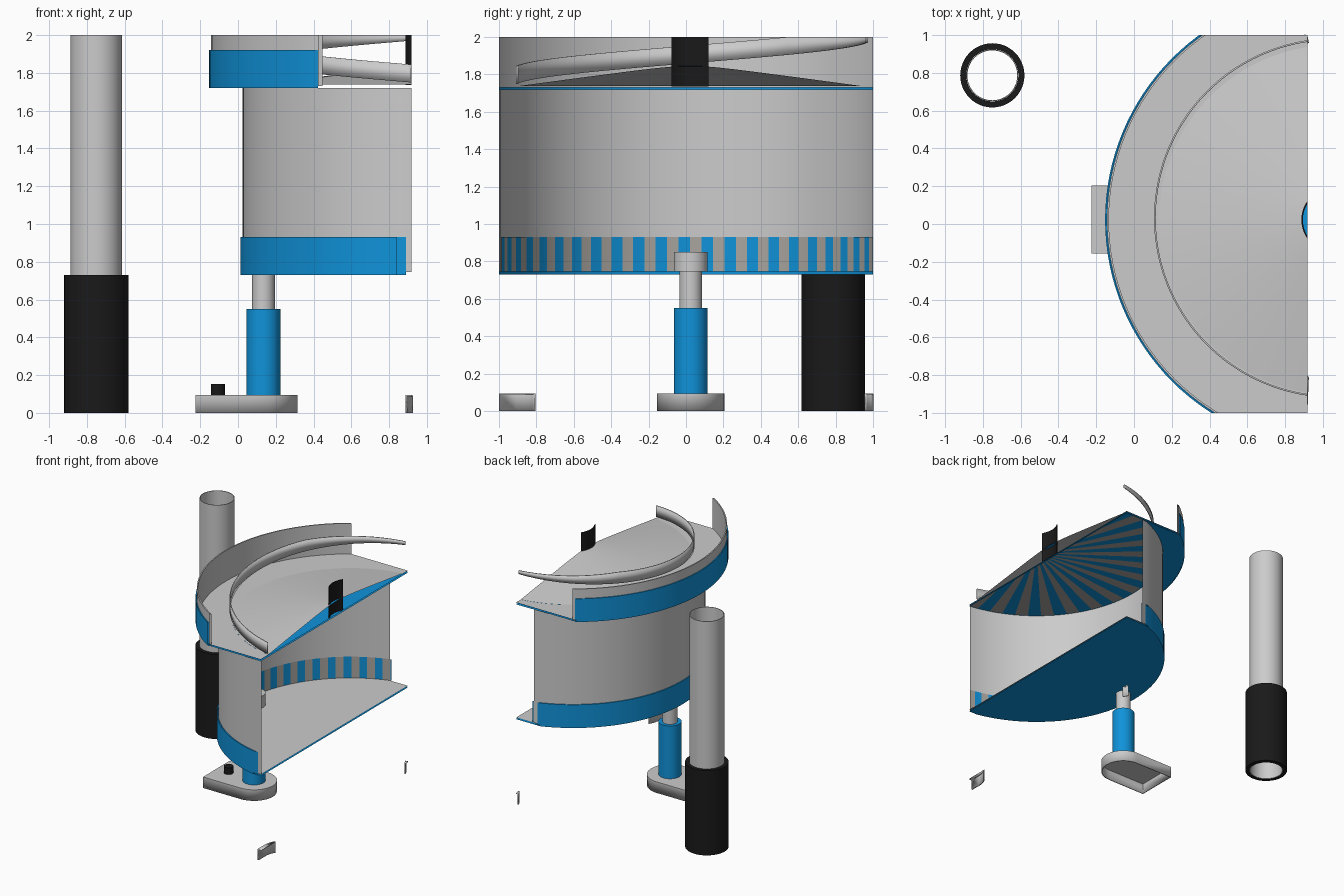
import bpy, bmesh
from math import sin, cos, pi, radians

if "Cube" in bpy.data.objects:
    bpy.data.objects.remove(bpy.data.objects["Cube"])

CX, CY = 1.057, 0.022          # tank axis (the model is a cropped section)
XMAX = 0.918                   # crop plane on the right


def material(name, rgb):
    m = bpy.data.materials.new(name)
    m.diffuse_color = (*rgb, 1)
    m.use_nodes = True
    m.node_tree.nodes["Principled BSDF"].inputs["Base Color"].default_value = m.diffuse_color
    return m


BLUE = material("blue", (0.005, 0.29, 0.70))
BLACK = material("black", (0.01, 0.01, 0.01))
GREY = material("grey", (0.40, 0.38, 0.35))


def finish(bm, name, mats=(), thick=0, smooth=True):
    """Crop to the model's box, then make the object."""
    for co, no in (((XMAX, 0, 0), (1, 0, 0)), ((0, 1, 0), (0, 1, 0)),
                   ((0, -1, 0), (0, -1, 0)), ((0, 0, 2), (0, 0, 1))):
        bmesh.ops.bisect_plane(bm, geom=bm.verts[:] + bm.edges[:] + bm.faces[:],
                               plane_co=co, plane_no=no, clear_outer=True)
    me = bpy.data.meshes.new(name)
    bm.to_mesh(me)
    bm.free()
    ob = bpy.data.objects.new(name, me)
    bpy.context.collection.objects.link(ob)
    for m in mats:
        me.materials.append(m)
    if thick:
        mod = ob.modifiers.new("thickness", 'SOLIDIFY')
        mod.thickness = thick
    if smooth:
        bpy.ops.object.select_all(action='DESELECT')
        ob.select_set(True)
        bpy.context.view_layer.objects.active = ob
        bpy.ops.object.shade_smooth_by_angle(angle=radians(30))
    return ob


def revolve(name, profile, centre=(CX, CY), mats=(), segs=128, closed=False, stripes=False):
    """Spin an (r, z) profile about a vertical axis."""
    bm = bmesh.new()
    rings = [[bm.verts.new((centre[0] + r * cos(2 * pi * i / segs),
                            centre[1] + r * sin(2 * pi * i / segs), z))
              for i in range(segs)] for r, z in profile]
    pairs = list(zip(rings, rings[1:]))
    if closed:
        pairs.append((rings[-1], rings[0]))
    for a, b in pairs:
        for i in range(segs):
            j = (i + 1) % segs
            f = bm.faces.new((a[i], a[j], b[j], b[i]))
            f.material_index = i % 2 if stripes else 0
    bmesh.ops.remove_doubles(bm, verts=bm.verts[:], dist=1e-5)
    bmesh.ops.recalc_face_normals(bm, faces=bm.faces[:])
    return finish(bm, name, mats)


def tube(name, r0, r1, z0, z1, **kw):
    return revolve(name, [(r0, z0), (r1, z0), (r1, z1), (r0, z1)], closed=True, **kw)


def rod(name, r, z0, z1, centre, **kw):
    return revolve(name, [(0, z0), (r, z0), (r, z1), (0, z1)], centre=centre, segs=48, **kw)


def foot(name, centre, out):
    """Hollow foot plate: round towards the tank, square on the outside."""
    r, length, h = 0.18, 0.36, 0.095
    pts = [(r * cos(a), r * sin(a)) for a in (-pi / 2 + pi * i / 24 for i in range(25))]
    pts += [(-length, r), (-length, -r)]
    t = out - pi
    bm = bmesh.new()
    low, top = [[bm.verts.new((centre[0] + x * cos(t) - y * sin(t),
                               centre[1] + x * sin(t) + y * cos(t), z)) for x, y in pts]
                for z in (0, h)]
    n = len(pts)
    for i in range(n):
        bm.faces.new((low[i], low[(i + 1) % n], top[(i + 1) % n], top[i]))
    bm.faces.new(top)
    finish(bm, name, thick=0.01)


# Standing pole with black sleeve
POLE = (-0.75, 0.787)
tube("pole", 0.132, 0.137, 0, 2, centre=POLE, segs=48)
tube("pole_sleeve", 0.138, 0.17, 0, 0.73, centre=POLE, segs=48, mats=[BLACK])

# Tank body with bottom plate and blue rim band
tube("tank_wall", 1.026, 1.0325, 0.745, 1.72)
tube("bottom_band", 1.036, 1.0445, 0.73, 0.93, mats=[BLUE])
revolve("bottom_plate_underside", [(0, 0.73), (1.0445, 0.73), (1.0445, 0.738), (0, 0.738)],
        mats=[BLUE])
revolve("bottom_plate_inside", [(0, 0.745), (1.036, 0.745)])
revolve("inner_band_stripes", [(1.022, 0.747), (1.022, 0.93)], segs=104,
        mats=[BLUE, GREY], stripes=True)

# Lid tray: blue outer band, grey wall, floor and striped underside
tube("tray_band", 1.202, 1.21, 1.72, 1.92, mats=[BLUE])
tube("tray_wall", 1.19, 1.20, 1.73, 2)
revolve("tray_base", [(0, 1.722), (1.205, 1.722), (1.205, 1.732), (0, 1.732)], mats=[BLUE])
revolve("tray_underside_stripes", [(0, 1.719), (1.02, 1.719)], segs=60,
        mats=[BLUE, GREY], stripes=True)
revolve("tray_floor", [(0.925, 1.737), (1.19, 1.737)])
revolve("tray_cone", [(0.925, 1.738), (0.165, 1.842)])
revolve("cone_tip", [(0.165, 1.842), (0, 1.863)], mats=[BLUE])
tube("centre_shaft", 0.163, 0.171, 1.735, 2, segs=64, mats=[BLACK])

# Spiral guide strip rising round the tray
bm = bmesh.new()
last = None
for i in range(97):
    a = radians(-86 + 172 * i / 96)
    z = 1.75 + 0.22 * (a / radians(162) + 0.5)
    x, y = CX - 0.942 * cos(a), CY + 0.01 + 0.942 * sin(a)
    pair = (bm.verts.new((x, y, z)), bm.verts.new((x, y, z + 0.095)))
    if last:
        bm.faces.new((last[0], pair[0], pair[1], last[1]))
    last = pair
finish(bm, "spiral_guide", thick=0.009)

# Supporting leg: foot, blue sleeve, shaft, cap inside the tank, knob
LEG = (0.135, 0.025)
foot("leg_foot", LEG, pi)
rod("leg_sleeve", 0.09, 0.09, 0.55, LEG, mats=[BLUE])
rod("leg_shaft", 0.06, 0.54, 0.76, LEG)
rod("leg_cap", 0.09, 0.747, 0.85, LEG)
rod("foot_knob", 0.037, 0.09, 0.153, (-0.107, 0.025), mats=[BLACK])

# Cropped remains of the neighbouring feet
foot("front_foot_fragment", (1.067, -0.905), -pi / 2)
foot("back_foot_fragment", (1.067, 1.055), pi / 2)
